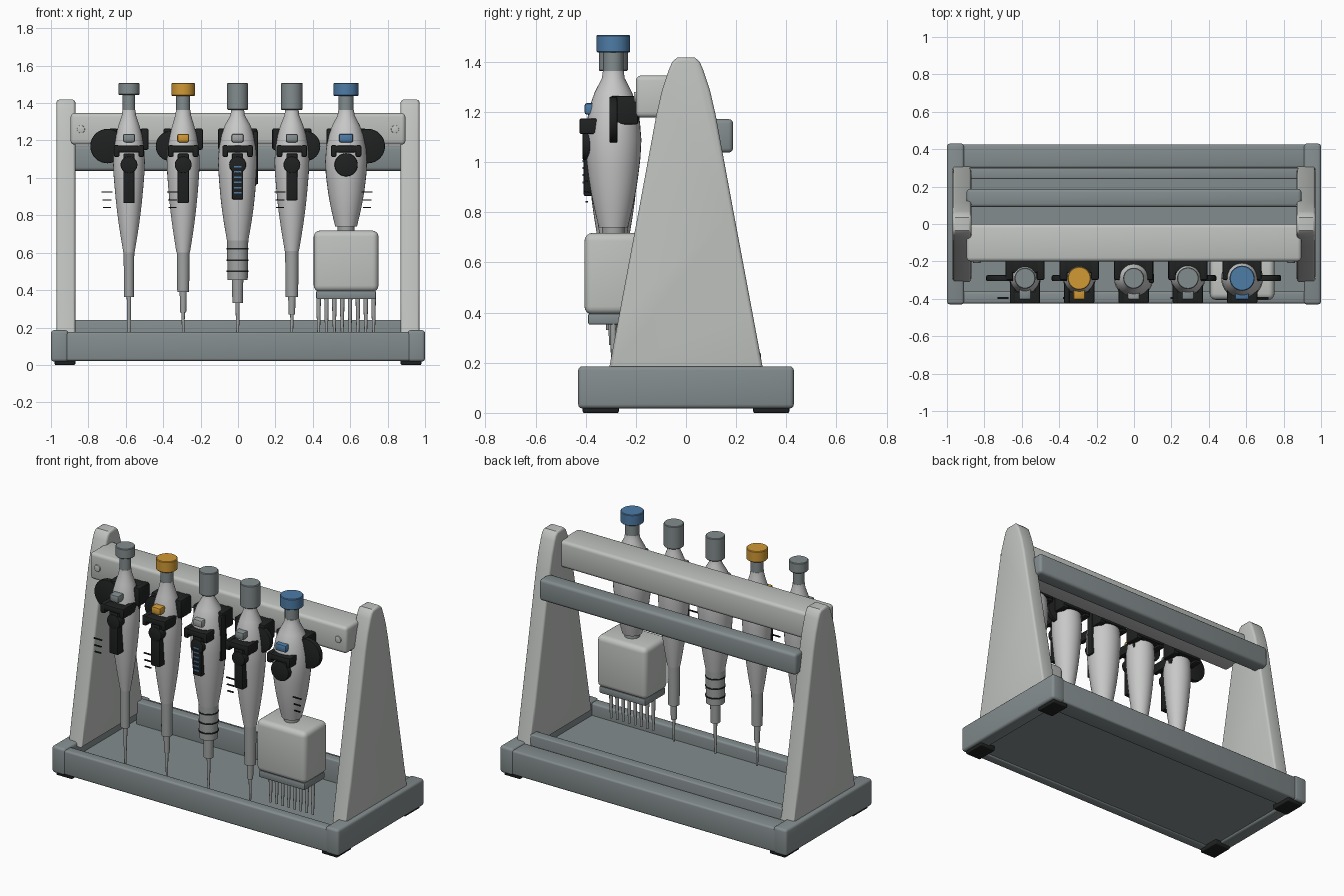
import bpy, bmesh, math
from mathutils import Matrix, Vector

if "Cube" in bpy.data.objects:
    bpy.data.objects.remove(bpy.data.objects["Cube"])


def material(name, rgb):
    m = bpy.data.materials.new(name)
    m.diffuse_color = (*rgb, 1)
    m.use_nodes = True
    m.node_tree.nodes["Principled BSDF"].inputs["Base Color"].default_value = m.diffuse_color
    return m


LIGHT = material("light grey", (0.53, 0.55, 0.53))
BODY = material("pale grey", (0.57, 0.58, 0.57))
SLATE = material("slate grey", (0.23, 0.265, 0.27))
MID = material("mid grey", (0.36, 0.37, 0.37))
BLACK = material("black", (0.014, 0.015, 0.015))
BLUE = material("blue", (0.075, 0.2, 0.38))
ORANGE = material("orange", (0.64, 0.32, 0.035))


def finish(bm, name, mat):
    bmesh.ops.recalc_face_normals(bm, faces=bm.faces)
    me = bpy.data.meshes.new(name)
    bm.to_mesh(me)
    bm.free()
    me.materials.append(mat)
    ob = bpy.data.objects.new(name, me)
    bpy.context.collection.objects.link(ob)
    bpy.ops.object.select_all(action='DESELECT')
    ob.select_set(True)
    bpy.context.view_layer.objects.active = ob
    bpy.ops.object.shade_smooth_by_angle(angle=math.radians(35))
    return ob


def round_edges(bm, width, segments=3):
    edges = [e for e in bm.edges if e.calc_face_angle(0) > 0.6]
    bmesh.ops.bevel(bm, geom=edges, offset=width, segments=segments, profile=0.5, affect='EDGES')


def box(name, mat, x, y, z, bevel=0.0, segments=3):
    """Box given by its (low, high) limits on each axis."""
    bm = bmesh.new()
    bmesh.ops.create_cube(bm, size=1)
    for v in bm.verts:
        v.co = Vector([r[0] + (c + 0.5) * (r[1] - r[0]) for c, r in zip(v.co, (x, y, z))])
    if bevel:
        round_edges(bm, bevel, segments)
    return finish(bm, name, mat)


def lathe(name, mat, x, y, profile, sides=32):
    """Closed solid turned about a vertical axis from (radius, z) points."""
    bm = bmesh.new()
    rings = []
    for r, z in profile:
        rings.append([bm.verts.new((x + r * math.cos(2 * math.pi * i / sides),
                                    y + r * math.sin(2 * math.pi * i / sides), z))
                      for i in range(sides)])
    for a, b in zip(rings, rings[1:]):
        for i in range(sides):
            j = (i + 1) % sides
            bm.faces.new((a[i], a[j], b[j], b[i]))
    bm.faces.new(rings[0])
    bm.faces.new(rings[-1])
    return finish(bm, name, mat)


def disc(name, mat, x, y, z, r, bevel=0.006):
    """Disc facing the front, y = (low, high)."""
    bm = bmesh.new()
    place = Matrix.Translation((x, (y[0] + y[1]) / 2, z)) @ Matrix.Rotation(math.pi / 2, 4, 'X')
    bmesh.ops.create_cone(bm, cap_ends=True, segments=32, radius1=r, radius2=r,
                          depth=y[1] - y[0], matrix=place)
    if bevel:
        round_edges(bm, bevel, 2)
    return finish(bm, name, mat)


def around(c, half):
    return (c - half, c + half)


# Base tray
box("tray_floor", SLATE, (-0.93, 0.93), (-0.40, 0.40), (0.03, 0.10))
box("front_rail", SLATE, (-0.93, 0.93), (-0.425, -0.36), (0.022, 0.176), 0.012)
box("back_rail", SLATE, (-0.93, 0.93), (0.30, 0.425), (0.022, 0.176), 0.012)
box("raised_strip", SLATE, (-0.88, 0.88), (0.24, 0.30), (0.05, 0.24), 0.008)

# Side panel outline in (y, z), mirrored about y = 0
half_outline = [(0.31, 0.16), (0.265, 0.40), (0.19, 0.80), (0.118, 1.19), (0.095, 1.29),
                (0.068, 1.37), (0.055, 1.40), (0.035, 1.418)]
outline = half_outline + [(-y, z) for y, z in reversed(half_outline)]

for side, s in (("left", -1), ("right", 1)):
    box(side + "_end_block", SLATE, sorted((s * 0.908, s * 1.0)), (-0.43, 0.43), (0.018, 0.186), 0.016)
    for where, yc in (("front", -0.34), ("back", 0.34)):
        box(f"{side}_{where}_foot", BLACK, sorted((s * 0.87, s * 0.98)), around(yc, 0.072), (0, 0.035), 0.006)
    bm = bmesh.new()
    face = bm.faces.new([bm.verts.new((s * 0.92 - 0.05, y, z)) for y, z in outline])
    new = bmesh.ops.extrude_face_region(bm, geom=[face])
    bmesh.ops.translate(bm, vec=(0.10, 0, 0), verts=[g for g in new["geom"] if isinstance(g, bmesh.types.BMVert)])
    rim = [e for e in bm.edges if abs(e.verts[0].co.x - e.verts[1].co.x) < 0.01]
    bmesh.ops.bevel(bm, geom=rim, offset=0.014, segments=3, profile=0.5, affect='EDGES')
    finish(bm, side + "_panel", LIGHT)
    disc(side + "_bolt", LIGHT, s * 0.84, (-0.208, -0.19), 1.26, 0.021, 0.003)

# Cross bars
box("front_bar", LIGHT, (-0.895, 0.895), (-0.20, 0.0), (1.178, 1.346), 0.02)
box("rear_bar", SLATE, (-0.895, 0.895), (0.09, 0.188), (1.038, 1.172), 0.018)

Y = -0.29  # line on which the instruments hang


def pipette(n, x, R, cap_r, cap_z, cap, body_end, button, strip_z, lower):
    p = f"pipette_{n}_"
    end_r, end_z = body_end
    lathe(p + "cap", cap, x, Y, [(cap_r - 0.004, cap_z), (cap_r, cap_z + 0.004),
                                 (cap_r, 1.504), (cap_r - 0.004, 1.508)])
    lathe(p + "plunger", SLATE, x, Y, [(cap_r * 0.6, 1.355), (cap_r * 0.6, cap_z + 0.005)])
    # Handle, swelling below the neck and tapering to the shaft
    prof = [(cap_r * 0.62, 1.364), (cap_r * 0.68, 1.335), (R * 0.66, 1.28), (R * 0.82, 1.23),
            (R * 0.95, 1.16), (R, 1.09), (R * 0.97, 1.02)]
    for i in range(1, 7):
        t = i / 6
        bulge = 0.006 * math.sin(math.pi * t)
        prof.append((R * 0.97 + (end_r - R * 0.97) * t + bulge, 1.02 + (end_z - 1.02) * t))
    lathe(p + "handle", BODY, x, Y, prof)
    if lower:
        lathe(p + "shaft", MID, x, Y, lower, 24)
    # Hanger clip and finger arms
    box(p + "hanger", BLACK, around(x, 0.10), (-0.262, -0.185), (1.165, 1.262), 0.008, 2)
    for s in (-1, 1):
        box(p + "clip_arm", BLACK, around(x + s * 0.084, 0.021), (-0.30, -0.19), (1.15, 1.265), 0.01, 2)
        box(p + "finger_arm", BLACK, around(x + s * 0.066, 0.015), (-0.425, -0.25), (1.112, 1.175), 0.008, 2)
    box(p + "cross_piece", BLACK, around(x, 0.06), (-0.425, -0.36), (1.135, 1.172), 0.008, 2)
    disc(p + "grip_pad", BLACK, x, (-0.412, -0.34), 1.07, 0.045 if strip_z < 0.95 else 0.062)
    if strip_z < 0.95:
        box(p + "grip_strip", BLACK, around(x, 0.03), (-0.408, -0.33), (strip_z, 1.13), 0.006, 2)
    box(p + "button", button, around(x, 0.038 if n == 5 else 0.032), (-0.405, -0.335), (1.19, 1.236), 0.01, 2)


def shaft(r, z0, z1, r2, z2):
    """Shaft, nozzle and fine tip profile."""
    return [(r * 0.95, z0), (r * 0.88, z1), (r2, z1), (r2 * 0.85, z2), (0.009, z2), (0.006, 0.13)]


xs = [-0.583, -0.293, -0.002, 0.288, 0.578]
pipette(1, xs[0], 0.085, 0.056, 1.444, SLATE, (0.030, 0.60), SLATE, 0.865, shaft(0.030, 0.605, 0.364, 0.012, 0.24))
pipette(2, xs[1], 0.088, 0.062, 1.438, ORANGE, (0.036, 0.60), ORANGE, 0.865, shaft(0.036, 0.605, 0.39, 0.019, 0.28))
pipette(3, xs[2], 0.105, 0.056, 1.364, SLATE, (0.057, 0.665), MID, 0.885, shaft(0.032, 0.46, 0.33, 0.011, 0.22))
pipette(4, xs[3], 0.093, 0.058, 1.364, SLATE, (0.038, 0.61), SLATE, 0.88, shaft(0.038, 0.615, 0.364, 0.020, 0.27))
pipette(5, xs[4], 0.112, 0.067, 1.438, BLUE, (0.058, 0.74), BLUE, 0.97, None)

# Ribbed sleeve, side lever and blue scale on the middle instrument
lathe("ribbed_sleeve", MID, xs[2], Y, [(0.054, 0.455), (0.057, 0.67)])
for z in (0.50, 0.56, 0.62):
    lathe("sleeve_groove", BLACK, xs[2], Y, [(0.0585, z - 0.004), (0.0585, z + 0.004)])
box("side_lever", BLACK, (0.08, 0.108), (-0.315, -0.265), (0.965, 1.25), 0.009, 2)
for i in range(6):
    box("scale_mark", BLUE, around(xs[2], 0.02), (-0.413, -0.405), around(0.92 + i * 0.028, 0.004))

# Round side dials
for x, r in ((-0.698, 0.092), (-0.36, 0.08), (0.36, 0.08), (0.694, 0.092)):
    disc("side_dial", BLACK, x, (-0.306, -0.274), 1.17, r)

# Fine tick plates
for x in (-0.70, -0.35, 0.225, 0.69):
    for z, half in ((0.925, 0.029), (0.882, 0.024), (0.842, 0.021)):
        box("tick_plate", BLACK, around(x, half), (-0.40, -0.391), around(z, 0.003))

# Multi-channel head
X = xs[4]
lathe("head_collar", MID, X, Y, [(0.045, 0.70), (0.045, 0.745)])
box("channel_head", LIGHT, around(X, 0.173), (-0.405, -0.175), (0.392, 0.718), 0.032, 4)
box("tip_holder", SLATE, around(X, 0.16), (-0.39, -0.19), (0.352, 0.396), 0.006, 2)
for i in range(8):
    lathe("channel_tip", MID, X - 0.147 + i * 0.042, Y,
          [(0.012, 0.36), (0.011, 0.28), (0.007, 0.16)], 12)
